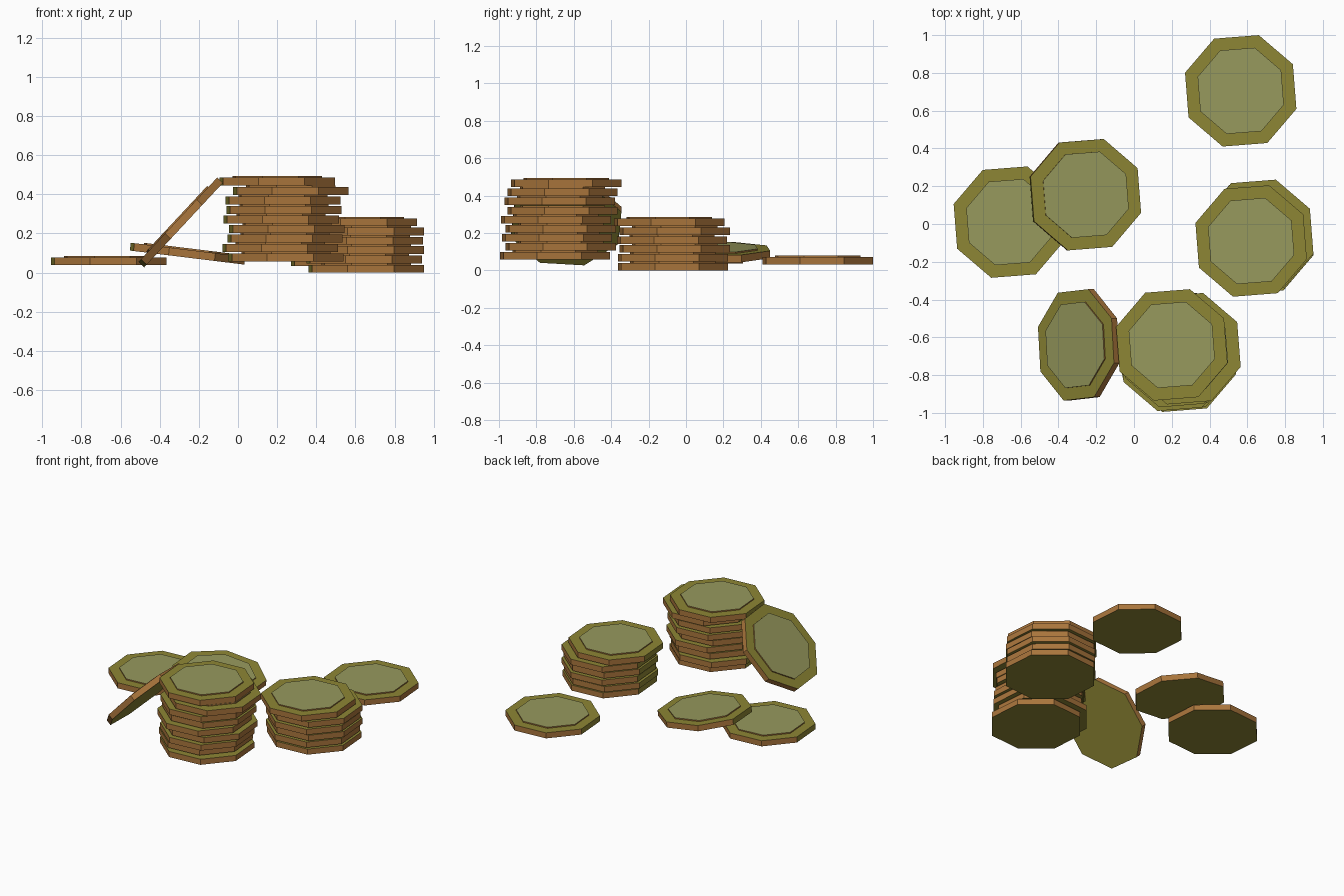
import bpy, bmesh
from math import cos, sin, radians, pi

if "Cube" in bpy.data.objects:
    bpy.data.objects.remove(bpy.data.objects["Cube"])

R, R_IN, RIM, PITCH = 0.31, 0.24, 0.040, 0.048


def material(name, rgb):
    m = bpy.data.materials.new(name)
    m.diffuse_color = (*rgb, 1)
    m.use_nodes = True
    m.node_tree.nodes["Principled BSDF"].inputs["Base Color"].default_value = m.diffuse_color
    return m


# One octagonal disc: plain base, bevel-free rim and a slightly raised centre
def disc_mesh():
    bm = bmesh.new()
    rings = []
    for r, z in ((R, 0), (R, RIM), (R_IN, RIM), (R_IN, PITCH)):
        rings.append([bm.verts.new((r * cos(radians(27 + 45 * i)), r * sin(radians(27 + 45 * i)), z))
                      for i in range(8)])
    bm.faces.new(rings[0][::-1]).material_index = 0
    bm.faces.new(rings[3]).material_index = 1
    for k, mat in enumerate((2, 0, 2)):
        for i in range(8):
            j = (i + 1) % 8
            f = bm.faces.new((rings[k][i], rings[k][j], rings[k + 1][j], rings[k + 1][i]))
            # the side segment facing -x is olive like the rim
            f.material_index = 0 if (k == 0 and i == 3) else mat
    bm.normal_update()
    me = bpy.data.meshes.new("octagonal_disc")
    bm.to_mesh(me)
    bm.free()
    for m in (material("olive_rim", (0.27, 0.24, 0.035)),
              material("pale_centre", (0.31, 0.32, 0.11)),
              material("brown_edge", (0.40, 0.18, 0.045))):
        me.materials.append(m)
    return me


DISC = disc_mesh()


def disc(name, loc, tilt=(0, 0)):
    ob = bpy.data.objects.new(name, DISC)
    ob.location = loc
    ob.rotation_euler = (radians(tilt[0]), radians(tilt[1]), 0)
    bpy.context.collection.objects.link(ob)


def stack(name, base, pitch, centres):
    for i, (x, y) in enumerate(centres):
        disc(f"{name}_{i + 1}", (x, y, base + i * pitch))


# Tall stack, listed from bottom to top
stack("tall_stack_disc", 0.058, 0.0485,
      [(0.245, -0.70), (0.215, -0.67), (0.24, -0.69), (0.25, -0.67), (0.22, -0.695),
       (0.235, -0.66), (0.23, -0.675), (0.27, -0.66), (0.20, -0.64)])

# Short stack
stack("short_stack_disc", 0.0, 0.0475,
      [(0.655, -0.07), (0.645, -0.07), (0.655, -0.06), (0.65, -0.075), (0.655, -0.06), (0.62, -0.09)])

# Loose discs
disc("loose_disc_left", (-0.66, 0.01, 0.038))
disc("loose_disc_back", (0.565, 0.705, 0.033))
disc("overlapping_disc", (-0.26, 0.155, 0.077), (0, 7))
disc("leaning_disc", (-0.278, -0.64, 0.243), (0, -47))
